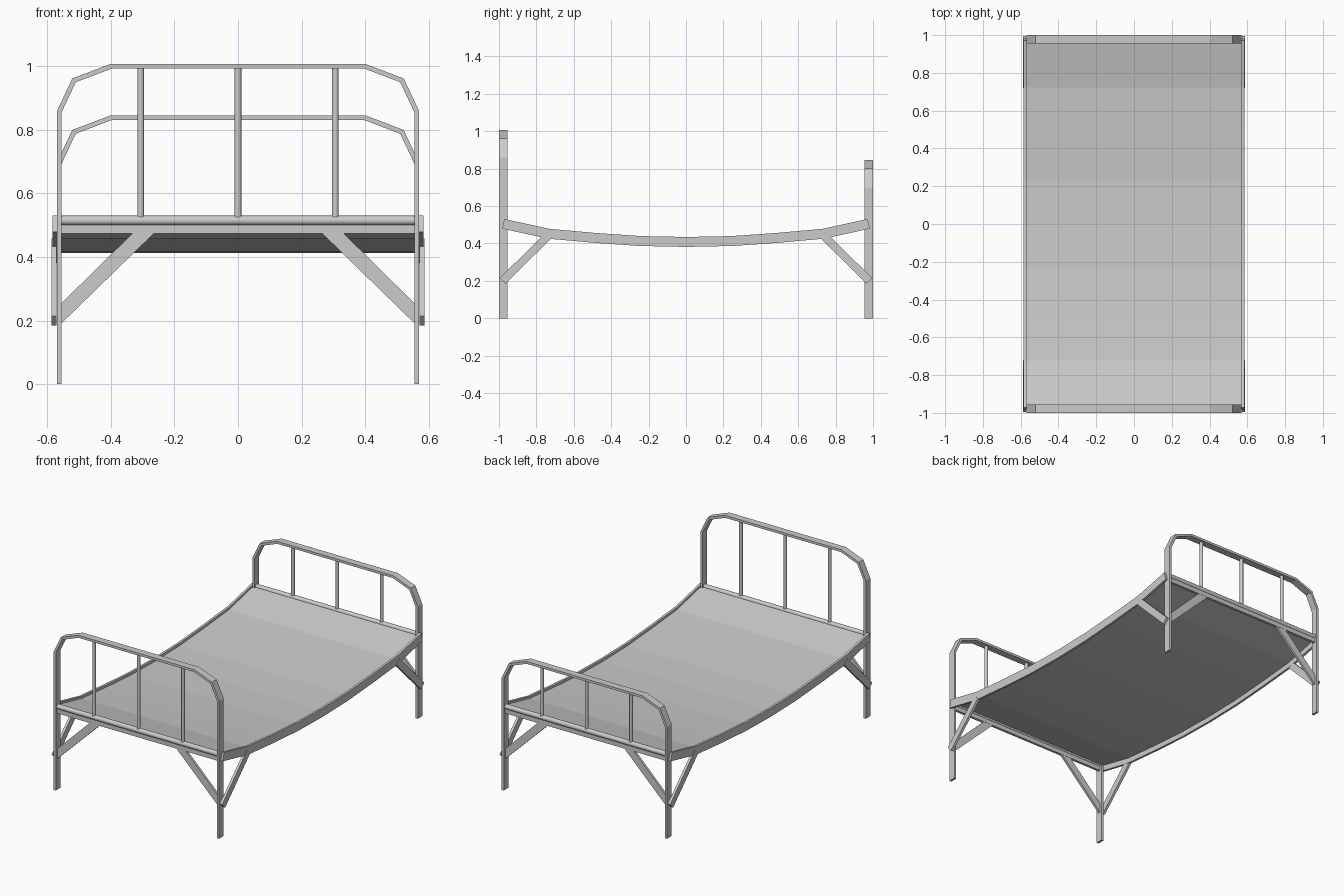
import bpy, bmesh, math
from mathutils import Vector

if "Cube" in bpy.data.objects:
    bpy.data.objects.remove(bpy.data.objects["Cube"])


def prism(name, outline, axis, lo, hi):
    """Extrude a 2D outline (x or y, z) along the given axis from lo to hi."""
    def place(p, d):
        return (p[0], d, p[1]) if axis == 'y' else (d, p[0], p[1])
    bm = bmesh.new()
    a = [bm.verts.new(place(p, lo)) for p in outline]
    b = [bm.verts.new(place(p, hi)) for p in outline]
    n = len(a)
    bm.faces.new(a)
    bm.faces.new(b[::-1])
    for i in range(n):
        j = (i + 1) % n
        bm.faces.new((a[i], b[i], b[j], a[j]))
    bmesh.ops.recalc_face_normals(bm, faces=bm.faces)
    me = bpy.data.meshes.new(name)
    bm.to_mesh(me)
    bm.free()
    ob = bpy.data.objects.new(name, me)
    bpy.context.collection.objects.link(ob)
    return ob


def ribbon(path, width):
    """Mitred outline of constant width around an open 2D path."""
    pts = [Vector(p) for p in path]
    left, right = [], []
    for i, p in enumerate(pts):
        d = [(pts[k + 1] - pts[k]).normalized()
             for k in (i - 1, i) if 0 <= k < len(pts) - 1]
        t = (d[0] + d[-1]).normalized()
        off = Vector((-t.y, t.x)) * (width / 2) / t.dot(d[0])
        left.append(p + off)
        right.append(p - off)
    return left + right[::-1]


def rod(name, p, q, r, sides=12):
    p, q = Vector(p), Vector(q)
    bpy.ops.mesh.primitive_cylinder_add(vertices=sides, radius=r, depth=(q - p).length,
                                        location=(p + q) / 2)
    ob = bpy.context.object
    ob.name = name
    ob.rotation_euler = (q - p).to_track_quat('Z', 'Y').to_euler()
    bpy.ops.object.shade_smooth_by_angle(angle=math.radians(40))


# Sagging profile shared by the side rails and the sleeping surface
half = [(0.245, 0.413), (0.49, 0.43), (0.735, 0.452), (0.977, 0.505)]
sag = [(-y, z) for y, z in reversed(half)] + [(0, 0.408)] + half

# Two bed ends: tall one at the front, lower one at the back
for end, s, top in (("front", -1, 1.0), ("back", 1, 0.838)):
    y = s * 0.978
    # bent flat-bar arch forming both legs
    side = [(0.5625, 0), (0.5625, top - 0.143), (0.516, top - 0.044), (0.4, top)]
    arch = [(-x, z) for x, z in side] + side[::-1]
    prism(end + "_arch", ribbon(arch, 0.015), 'y', y - 0.0225, y + 0.0225)
    # cross rail: flat bar with a round bar on top
    prism(end + "_cross_bar", ribbon([(-0.56, 0.488), (0.56, 0.488)], 0.027),
          'y', y - 0.008, y + 0.008)
    rod(end + "_cross_tube", (-0.56, y, 0.515), (0.56, y, 0.515), 0.015)
    # upright spindles
    for x in (-0.306, 0, 0.306):
        rod(end + "_spindle", (x, y, 0.52), (x, y, top), 0.0105)
    for m in (-1, 1):
        # corner brace under the cross rail
        quad = [(0.56, 0.187), (0.56, 0.25), (0.33, 0.477), (0.262, 0.477)]
        prism(end + "_brace", [(m * x, z) for x, z in quad], 'y', y - 0.007, y + 0.007)
        # corner brace under the side rail
        lo, hi = sorted((m * 0.571, m * 0.587))
        prism(end + "_side_brace", ribbon([(s * 0.98, 0.2), (s * 0.735, 0.443)], 0.043),
              'x', lo, hi)

# Side rails
for m in (-1, 1):
    lo, hi = sorted((m * 0.57, m * 0.584))
    prism("side_rail", ribbon(sag, 0.053), 'x', lo, hi)

# Sleeping surface
prism("bed_sheet_panel", ribbon([(y * 0.985, z + 0.008) for y, z in sag], 0.006), 'x', -0.57, 0.57)
